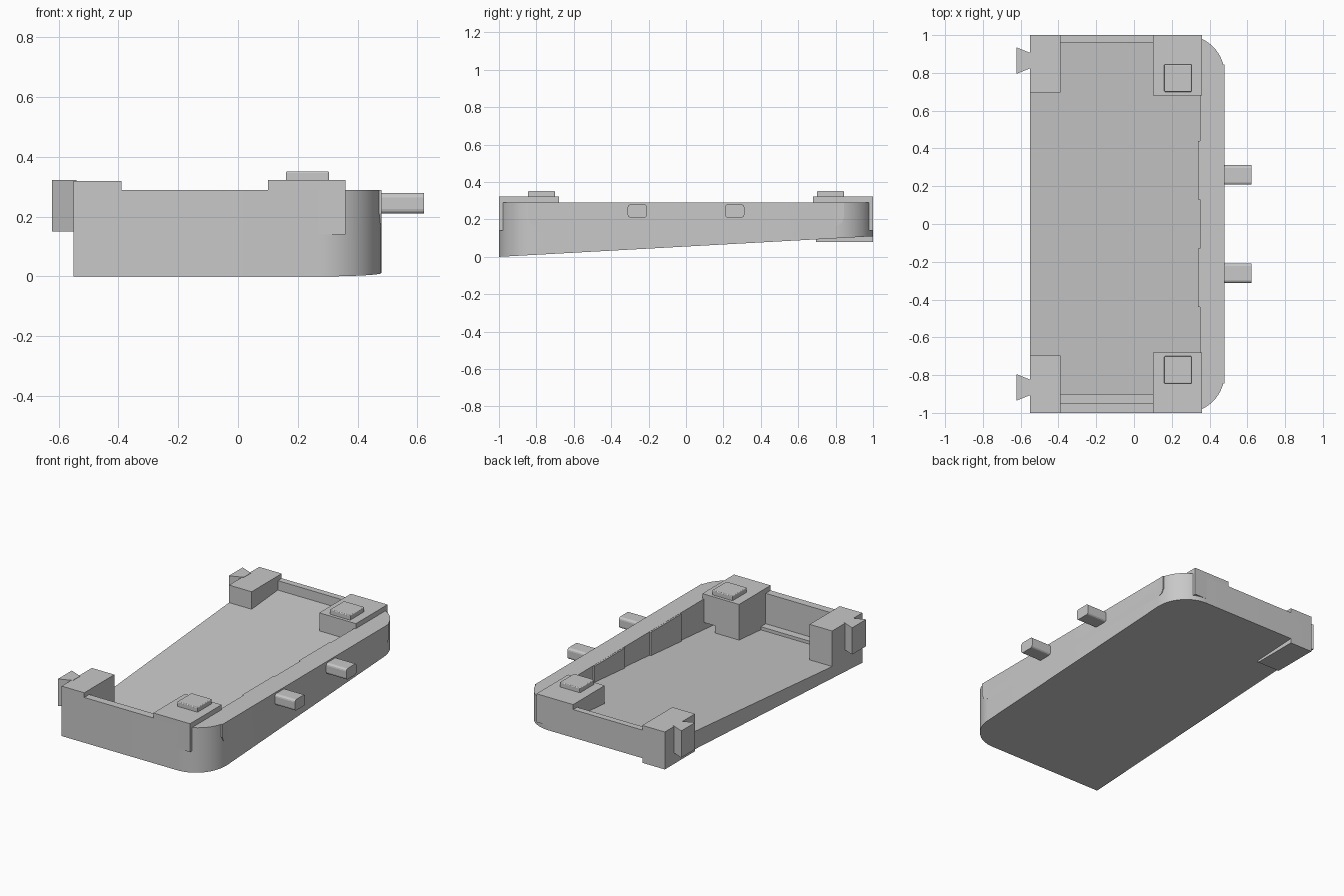
import bpy, bmesh, math

if "Cube" in bpy.data.objects:
    bpy.data.objects.remove(bpy.data.objects["Cube"])

COLOUR = (0.58, 0.58, 0.58, 1)
grey = bpy.data.materials.new("plain_grey")
grey.use_nodes = True
grey.diffuse_color = COLOUR
grey.node_tree.nodes["Principled BSDF"].inputs["Base Color"].default_value = COLOUR


def underside(y):
    return 0.055 + 0.055 * y


def floor(y):
    return 0.15 + 0.083 * y


def prism(name, points, place, low, high):
    """Join two copies of an outline; place(u, v, w) gives the 3D position."""
    bm = bmesh.new()
    a = [bm.verts.new(place(u, v, low)) for u, v in points]
    b = [bm.verts.new(place(u, v, high)) for u, v in points]
    bm.faces.new(a)
    bm.faces.new(b)
    for i in range(len(a)):
        j = (i + 1) % len(a)
        bm.faces.new((a[i], a[j], b[j], b[i]))
    bmesh.ops.recalc_face_normals(bm, faces=bm.faces)
    mesh = bpy.data.meshes.new(name)
    bm.to_mesh(mesh)
    bm.free()
    mesh.materials.append(grey)
    obj = bpy.data.objects.new(name, mesh)
    bpy.context.collection.objects.link(obj)
    return obj


def box(name, xs, ys, z0, z1, bevel=0):
    """Box whose bottom is a height, or a slope when z0 is a function."""
    ys = sorted(ys)
    points = [(xs[0], ys[0]), (xs[1], ys[0]), (xs[1], ys[1]), (xs[0], ys[1])]

    def place(x, y, top):
        return (x, y, z1 if top else (z0(y) if callable(z0) else z0))
    obj = prism(name, points, place, 0, 1)
    if bevel:
        mod = obj.modifiers.new("soft_edges", "BEVEL")
        mod.width = bevel
        mod.segments = 3
    return obj


# Wedge-shaped tray body with two rounded corners
R = 0.21
outline = [(-0.55, -1)]
for cy, start in ((-1 + R, -90), (1 - R, 0)):
    for i in range(17):
        t = math.radians(start + 90 * i / 16)
        outline.append((0.48 - R + R * math.cos(t), cy + R * math.sin(t)))
outline.append((-0.55, 1))
body = prism("tray_body", outline,
             lambda x, y, top: (x, y, 0.29 if top else underside(y)), 0, 1)

# Hollow above the sloping floor, with a small flat ledge at the front wall
ledge = floor(-0.9) + 0.02
hollow = [(-0.95, ledge), (-0.9, ledge), (-0.9, floor(-0.9)),
          (0.96, floor(0.96)), (0.96, 0.6), (-0.95, 0.6)]
cutter = prism("hollow_cutter", hollow, lambda y, z, x: (x, y, z), -0.8, 0.35)
cutter.hide_render = True
cutter.hide_viewport = True
cut = body.modifiers.new("hollow", "BOOLEAN")
cut.object = cutter
cut.operation = "DIFFERENCE"
cut.solver = "EXACT"

bpy.context.view_layer.objects.active = body
body.select_set(True)
bpy.ops.object.shade_smooth_by_angle(angle=math.radians(30))
body.select_set(False)

# Flat upper band of the long wall, running past the start of the corners
band = [(-0.845, 0.29), (-0.845, 0.21), (-0.83, 0.178), (-0.8, 0.165),
        (0.8, 0.165), (0.83, 0.178), (0.845, 0.21), (0.845, 0.29)]
prism("long_wall_band", band, lambda y, z, x: (x, y, z), 0.41, 0.48)

for side, s in (("front", -1), ("back", 1)):
    # Corner posts on the open side
    box(side + "_open_post", (-0.55, -0.39), (s * 0.695, s),
        underside if s < 0 else 0.08, 0.32)
    # Corner posts beside the long wall, with an overhanging outer edge
    box(side + "_wall_post", (0.1, 0.27), (s * 0.68, s), underside, 0.322)
    box(side + "_post_overhang", (0.26, 0.36), (s * 0.68, s), 0.14, 0.322)
    # Raised square pads
    box(side + "_pad", (0.16, 0.305), (s * 0.7, s * 0.845), 0.31, 0.352, 0.005)
    # Flared connector tabs
    tab = [(-0.54, s * 0.865 - 0.037), (-0.54, s * 0.865 + 0.037),
           (-0.622, s * 0.865 + 0.07), (-0.622, s * 0.865 - 0.07)]
    prism(side + "_flared_tab", tab, lambda x, y, z: (x, y, z), 0.15, 0.322)
    # Pegs on the long wall, with rounded long edges
    peg = box(side + "_peg", (0.46, 0.622), (s * 0.26 - 0.052, s * 0.26 + 0.052),
              0.21, 0.28)
    weights = peg.data.attributes.new("bevel_weight_edge", "FLOAT", "EDGE")
    for edge in peg.data.edges:
        p, q = (peg.data.vertices[v].co for v in edge.vertices)
        weights.data[edge.index].value = float(abs(p.x - q.x) > 0.1)
    rounding = peg.modifiers.new("rounded_edges", "BEVEL")
    rounding.limit_method = "WEIGHT"
    rounding.width = 0.015
    rounding.segments = 3
    # Shallow raised panels inside the long wall
    box(side + "_inner_panel", (0.34, 0.355), (s * 0.13, s * 0.44), underside, 0.289)
